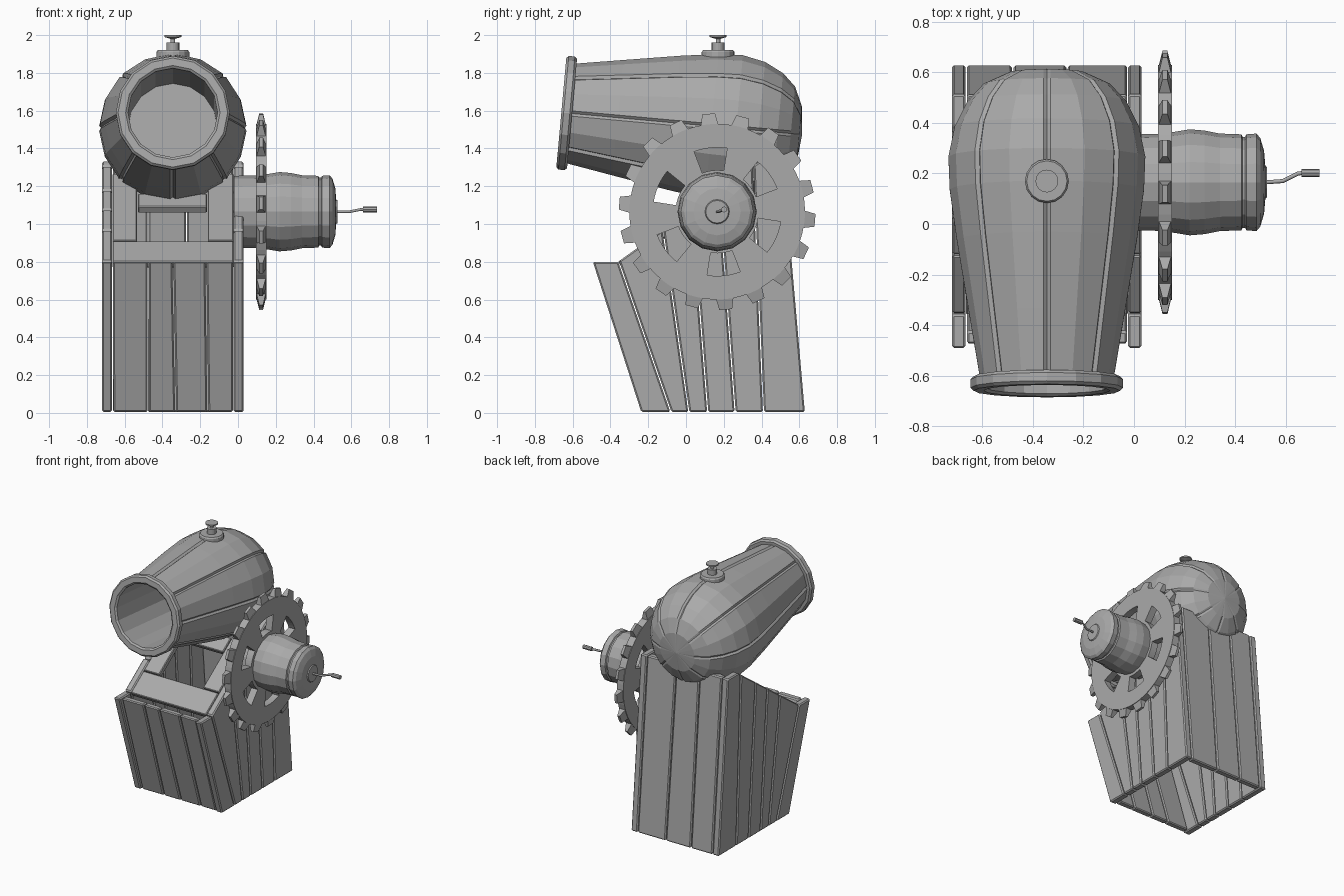
import bpy, bmesh
from math import sin, cos, pi, radians
from mathutils import Vector

cube = bpy.data.objects.get("Cube")
if cube:
    bpy.data.objects.remove(cube, do_unlink=True)

GREY = (0.4, 0.4, 0.4, 1)
mat = bpy.data.materials.new("plain grey")
mat.use_nodes = True
mat.diffuse_color = GREY
mat.node_tree.nodes["Principled BSDF"].inputs["Base Color"].default_value = GREY

MID = -0.345                       # centre of barrel and box across x
smooth = []


def finish(name, bm, bevel=0):
    bmesh.ops.recalc_face_normals(bm, faces=bm.faces)
    me = bpy.data.meshes.new(name)
    bm.to_mesh(me)
    bm.free()
    me.materials.append(mat)
    ob = bpy.data.objects.new(name, me)
    bpy.context.collection.objects.link(ob)
    if bevel:
        mod = ob.modifiers.new("bevel", "BEVEL")
        mod.width = bevel
        mod.segments = 1
    return ob


def prism(name, pts, offset, bevel=0.008):
    """Extrude a flat outline along an offset."""
    bm = bmesh.new()
    a = [bm.verts.new(p) for p in pts]
    b = [bm.verts.new(Vector(p) + Vector(offset)) for p in pts]
    bm.faces.new(a)
    bm.faces.new(b[::-1])
    for i in range(len(a)):
        j = (i + 1) % len(a)
        bm.faces.new((a[i], b[i], b[j], a[j]))
    return finish(name, bm, bevel)


def round_ring(r, n):
    return [(2 * pi * i / n, r) for i in range(n)]


def seamed_ring(r, n):
    """Ring with n narrow grooves of constant width."""
    out, w = [], min(0.014 / r, 0.3)
    for k in range(n):
        a = 2 * pi * k / n
        out += [(a - w, r), (a, r - min(0.012, r * 0.2)), (a + w, r), (a + pi / n, r)]
    return out


def lathe(name, profile, origin, axis, n=16, ring=round_ring):
    """Revolve (distance, radius) points about an axis; radius 0 is a pole."""
    q = Vector(axis).to_track_quat("Z", "Y")
    place = lambda x, y, z: Vector(origin) + q @ Vector((x, y, z))
    bm = bmesh.new()
    rings = []
    for t, r in profile:
        if r == 0:
            rings.append([bm.verts.new(place(0, 0, t))])
        else:
            rings.append([bm.verts.new(place(s * cos(a), s * sin(a), t)) for a, s in ring(r, n)])
    for a, b in zip(rings, rings[1:]):
        m = max(len(a), len(b))
        for i in range(m):
            j = (i + 1) % m
            if len(a) == 1:
                bm.faces.new((a[0], b[j], b[i]))
            elif len(b) == 1:
                bm.faces.new((a[i], a[j], b[0]))
            else:
                bm.faces.new((a[i], a[j], b[j], b[i]))
    ob = finish(name, bm)
    smooth.append(ob)
    return ob


# Barrel: grooved body, then muzzle rim with the bore
MUZZLE, AIM = (MID, -0.66, 1.59), (0, 0.996, -0.091)
lathe("barrel_body", [(0.05, 0.265), (0.3, 0.307), (0.6, 0.357), (0.8, 0.385), (0.93, 0.39),
                      (1.05, 0.365), (1.15, 0.315), (1.22, 0.25), (1.265, 0.15), (1.28, 0)],
      MUZZLE, AIM, 8, seamed_ring)
lathe("muzzle", [(0.9, 0), (0.9, 0.237), (0.01, 0.237), (0, 0.25), (0, 0.29), (0.012, 0.302),
                 (0.045, 0.302), (0.057, 0.29), (0.057, 0.25), (0.91, 0.25), (0.92, 0)],
      MUZZLE, AIM)

# Fuse knob on top
lathe("fuse_knob", [(1.86, 0), (1.86, 0.087), (1.91, 0.087), (1.92, 0.08), (1.92, 0.034),
                    (1.96, 0.034), (1.96, 0.012), (1.98, 0.012), (1.99, 0.045),
                    (2.0, 0.045), (2.0, 0)], (MID, 0.17, 0), (0, 0, 1))

# Box sides: planks divided by leaning seams (foot y, lean)
SLOPE, THICK, GAP, FOOT, TOP = 0.71, 0.053, 0.003, 0.005, 1.33
seams = [(-0.24, -0.32), (-0.08, -0.345), (0.015, -0.142), (0.115, -0.078),
         (0.26, -0.073), (0.41, -0.042), (0.632, -0.087)]


def slope_z(y):
    return 0.8 + SLOPE * (y + 0.36)


def seam_top(foot, lean):
    z = min(TOP, slope_z(foot) / (1 - SLOPE * lean))
    return foot + lean * z, z


for side, x in (("right", -0.72), ("left", 0.03 - THICK)):
    for i, (a, b) in enumerate(zip(seams, seams[1:])):
        a, b = (a[0] + GAP, a[1]), (b[0] - GAP, b[1])
        if i == 0:
            top = [(b[0] + b[1] * 0.8, 0.8), (a[0] + a[1] * 0.8, 0.8)]
        else:
            top = [seam_top(*b), seam_top(*a)]
        if i == len(seams) - 2:
            top.insert(1, (0.387, TOP))
        outline = [(a[0], FOOT), (b[0], FOOT)] + top
        prism(f"{side}_plank_{i + 1}", [(x, y, z) for y, z in outline], (THICK, 0, 0))

# Front and back walls between the sides: (foot x, top x) of each seam
front = [(-0.663, -0.665), (-0.475, -0.475), (-0.33, -0.345), (-0.16, -0.17), (-0.024, -0.024)]
back = [(-0.665, -0.665), (-0.48, -0.475), (-0.265, -0.275), (-0.024, -0.024)]
for wall, cuts, y0, y1, h, depth in (("front", front, -0.228, -0.475, 0.8, 0.05),
                                     ("back", back, 0.628, 0.512, TOP, -0.05)):
    for i, (a, b) in enumerate(zip(cuts, cuts[1:])):
        prism(f"{wall}_plank_{i + 1}",
              [(a[0] + GAP, y0, FOOT), (b[0] - GAP, y0, FOOT),
               (b[1] - GAP, y1, h), (a[1] + GAP, y1, h)], (0, depth, 0))

# Sloping boards that frame the opening under the barrel
for name, x0, x1, ya, yb in (("lower_slope_board", -0.665, -0.024, -0.36, -0.205),
                             ("right_slope_board", -0.665, -0.535, -0.2, 0.3),
                             ("left_slope_board", -0.16, -0.024, -0.2, 0.3),
                             ("cross_bar", -0.53, -0.165, 0.05, 0.15)):
    prism(name, [(x0, ya, slope_z(ya)), (x1, ya, slope_z(ya)),
                 (x1, yb, slope_z(yb)), (x0, yb, slope_z(yb))], (0, 0.023, -0.033), 0.005)

# Gear wheel: polar plate with six windows
GX, GY, GZ = 0.1225, 0.165, 1.065
polar = lambda x, r, a: Vector((GX + x, GY + r * sin(a), GZ + r * cos(a)))
bm = bmesh.new()
STEPS = 72
grid = [[bm.verts.new(polar(0, r, radians(5 * k - 21))) for k in range(STEPS)]
        for r in (0.1, 0.22, 0.34, 0.465)]
for band in range(3):
    for k in range(STEPS):
        if band == 1 and k % 12 < 6:
            continue
        j = (k + 1) % STEPS
        bm.faces.new((grid[band][k], grid[band][j], grid[band + 1][j], grid[band + 1][k]))
plate = finish("gear_plate", bm)
mod = plate.modifiers.new("thickness", "SOLIDIFY")
mod.thickness = 0.055
mod.offset = 0

# Gear teeth, tapering to a thin tip
bm = bmesh.new()
for k in range(18):
    a = radians(20 * k - 5)
    for v in bmesh.ops.create_cube(bm, size=2)["verts"]:
        sx, st, tip = v.co.x, v.co.y, v.co.z > 0
        across = Vector((0, cos(a), -sin(a)))
        v.co = (polar(sx * (0.01 if tip else 0.027), 0.52 if tip else 0.45, a)
                + across * st * (0.034 if tip else 0.048))
finish("gear_teeth", bm)

# Hub drum with end cap, on the wheel's axle
lathe("hub_drum", [(-0.02, 0), (-0.02, 0.19), (0.1, 0.192), (0.16, 0.2), (0.22, 0.21),
                   (0.28, 0.205), (0.34, 0.193), (0.425, 0.19), (0.43, 0.18), (0.44, 0.18),
                   (0.445, 0.19), (0.485, 0.193), (0.5, 0.175), (0.515, 0.125),
                   (0.52, 0.065), (0.527, 0.06), (0.527, 0)], (0, GY, GZ), (1, 0, 0))

# Crank rod and grip
curve = bpy.data.curves.new("crank_rod", "CURVE")
curve.dimensions = "3D"
curve.bevel_depth = 0.008
curve.bevel_resolution = 1
curve.use_fill_caps = True
spline = curve.splines.new("POLY")
path = [(0.52, GY, GZ), (0.59, GY + 0.005, GZ), (0.65, 0.2, 1.077), (0.67, 0.202, 1.077)]
spline.points.add(len(path) - 1)
for p, co in zip(spline.points, path):
    p.co = (*co, 1)
curve.materials.append(mat)
bpy.context.collection.objects.link(bpy.data.objects.new("crank_rod", curve))
lathe("crank_grip", [(0, 0), (0, 0.016), (0.072, 0.016), (0.072, 0)],
      (0.663, 0.202, 1.077), (1, 0, 0), 8)

# Smooth the turned parts, keeping sharp edges
for ob in bpy.context.view_layer.objects:
    ob.select_set(ob in smooth)
bpy.context.view_layer.objects.active = smooth[0]
bpy.ops.object.shade_smooth_by_angle(angle=radians(30))
